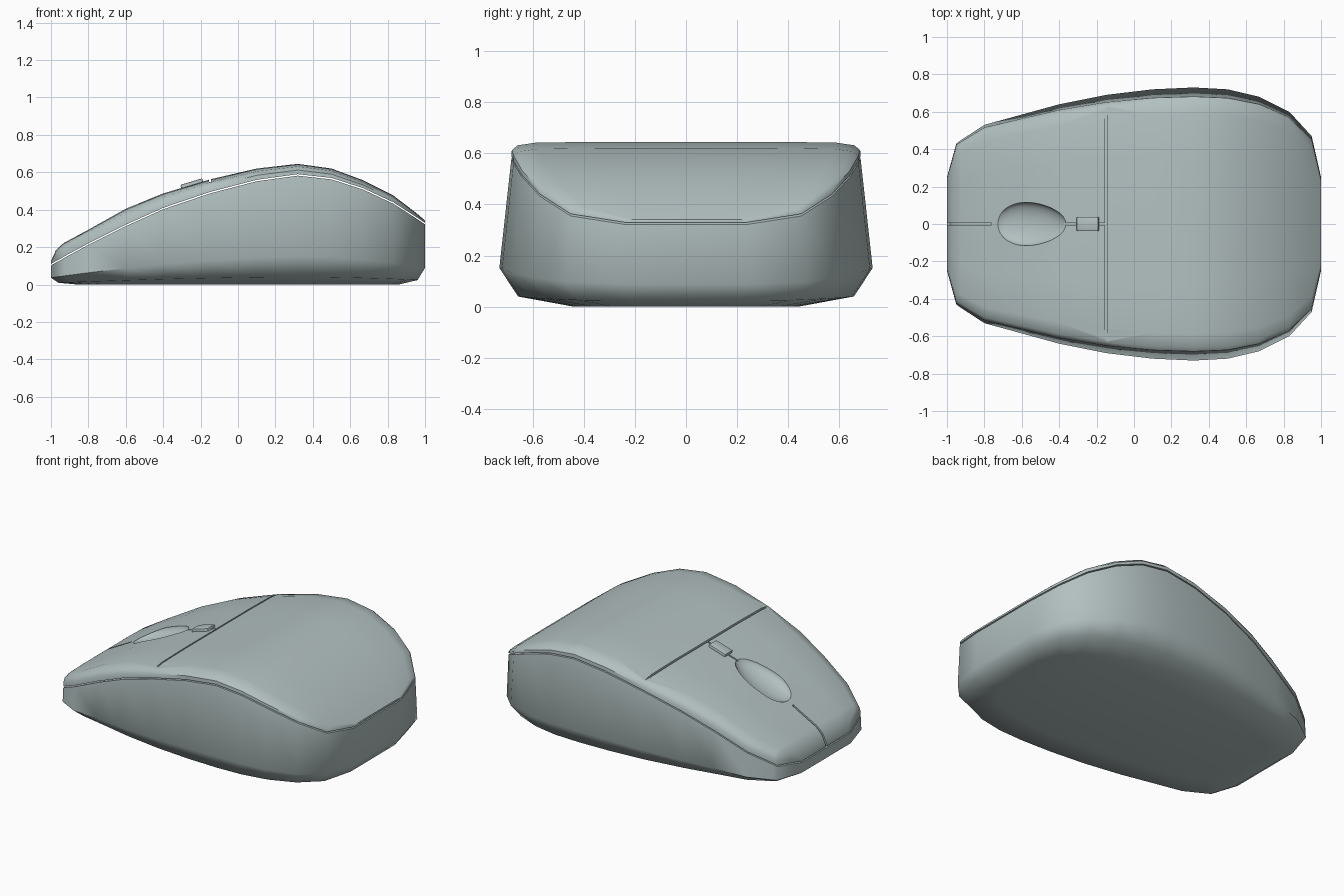
import bpy, bmesh, math

if "Cube" in bpy.data.objects:
    bpy.data.objects.remove(bpy.data.objects["Cube"])

# stations along the mouse: x, half width, seam height, crown height
ST = [(-1, .25, .11, .125), (-.975, .34, .125, .18), (-.95, .43, .137, .207),
      (-.93, .445, .15, .223), (-.8, .53, .22, .293), (-.6, .585, .32, .405),
      (-.4, .64, .41, .487), (-.15, .69, .495, .562), (.1, .72, .56, .62),
      (.32, .73, .59, .645), (.5, .72, .57, .62), (.67, .68, .515, .557),
      (.83, .6, .44, .476), (.95, .47, .363, .385), (1, .25, .33, .342)]

grey = bpy.data.materials.new("pale_grey")
grey.diffuse_color = (.45, .53, .53, 1)
grey.use_nodes = True
grey.node_tree.nodes["Principled BSDF"].inputs["Base Color"].default_value = grey.diffuse_color


def crown(x):
    for a, b in zip(ST, ST[1:]):
        if x <= b[0]:
            return a[3] + (b[3] - a[3]) * (x - a[0]) / (b[0] - a[0])


def taper(s):
    return 1 - .11 * s


def finish(bm, name):
    bmesh.ops.recalc_face_normals(bm, faces=bm.faces)
    me = bpy.data.meshes.new(name)
    bm.to_mesh(me)
    bm.free()
    ob = bpy.data.objects.new(name, me)
    bpy.context.collection.objects.link(ob)
    me.materials.append(grey)
    return ob


def activate(ob):
    bpy.ops.object.select_all(action='DESELECT')
    ob.select_set(True)
    bpy.context.view_layer.objects.active = ob


def smooth(ob, angle):
    activate(ob)
    bpy.ops.object.shade_smooth_by_angle(angle=math.radians(angle))


def prism(name, pts, half):
    """Side profile (x, z) extruded to both sides of y = 0."""
    bm = bmesh.new()
    a = [bm.verts.new((x, -half, z)) for x, z in pts]
    b = [bm.verts.new((x, half, z)) for x, z in pts]
    n = len(pts)
    bm.faces.new(a)
    bm.faces.new(b[::-1])
    for i in range(n):
        j = (i + 1) % n
        bm.faces.new((a[i], a[j], b[j], b[i]))
    return finish(bm, name)


# lower body: stacked rings around the outline, bridged across at top and bottom
GAP = .008
layers = [(.86, .6, lambda s: 0), (.96, .9, lambda s: .002 + .065 * s),
          (1, 1, lambda s: .01 + .24 * s), (1, None, lambda s: s - GAP)]
bm = bmesh.new()
rings = []
for kx, ky, z in layers:
    side = [(x * kx, w * (ky or taper(s)), z(s)) for x, w, s, c in ST]
    rings.append([bm.verts.new(p) for p in side]
                 + [bm.verts.new((x, -y, h)) for x, y, h in reversed(side)])
n = len(rings[0])
for lo, hi in zip(rings, rings[1:]):
    for i in range(n):
        j = (i + 1) % n
        bm.faces.new((lo[i], lo[j], hi[j], hi[i]))
for r in (rings[0], rings[-1]):
    for i in range(n // 2 - 1):
        bm.faces.new((r[i], r[i + 1], r[n - 2 - i], r[n - 1 - i]))
body = finish(bm, "lower_body")
smooth(body, 50)

# top shell: rounded section lofted along the stations
half = [(1, 0), (.998, .4), (.965, .75), (.86, .94), (.5, 1)]
section = half + [(-t, u) for t, u in reversed(half)]
bm = bmesh.new()
rings = [[bm.verts.new((x, w * taper(s) * t, s + (c - s) * u)) for t, u in section]
         for x, w, s, c in ST]
for a, b in zip(rings, rings[1:]):
    for i in range(len(section)):
        j = (i + 1) % len(section)
        bm.faces.new((a[i], a[j], b[j], b[i]))
bm.faces.new(rings[0])
bm.faces.new(rings[-1])
shell = finish(bm, "top_shell")

# cutters: button split lines and the cross line
xs = [-.95, -.93, -.8, -.765]
front_cut = prism("front_split_cutter",
                  [(-.992, .09), (-.967, .175)] + [(x + .004, crown(x) - .01) for x in xs]
                  + [(x, crown(x) + .05) for x in reversed(xs)] + [(-1.05, .2), (-1.05, .09)], .006)
xs = [-.38, -.15]
rear_cut = prism("rear_split_cutter", [(x, crown(x) - .01) for x in xs]
                 + [(x, crown(x) + .05) for x in reversed(xs)], .005)
z = crown(-.15)
cross_cut = prism("cross_line_cutter", [(-.156, z - .015), (-.144, z - .015),
                                        (-.144, z + .1), (-.156, z + .1)], .63)

# cutter: egg-shaped finger recess, tilted to follow the slope
bm = bmesh.new()
bmesh.ops.create_uvsphere(bm, u_segments=32, v_segments=16, radius=1)
slope = math.atan2(crown(-.4) - crown(-.7), .3)
for v in bm.verts:
    x, y, h = v.co
    v.co = (x * .207, y * .115 * (1 - .15 * x), h * .055)
egg_cut = finish(bm, "recess_cutter")
egg_cut.rotation_euler.y = -slope
egg_cut.location = (-.55, 0, crown(-.55) + .003)

for cutter in (cross_cut, front_cut, rear_cut, egg_cut):
    cutter.hide_render = True
    activate(shell)
    m = shell.modifiers.new("cut", 'BOOLEAN')
    m.operation, m.solver, m.object = 'DIFFERENCE', 'EXACT', cutter
    bpy.ops.object.modifier_apply(modifier=m.name)
    bpy.data.objects.remove(cutter)
smooth(shell, 40)

# small raised button behind the recess
button = prism("small_button", [(-.3, crown(-.3) - .02), (-.185, crown(-.185) - .02),
                                (-.19, crown(-.19) + .018), (-.308, crown(-.308) + .018)], .038)
activate(button)
m = button.modifiers.new("round", 'BEVEL')
m.width, m.segments = .006, 2
bpy.ops.object.modifier_apply(modifier=m.name)
smooth(button, 40)
